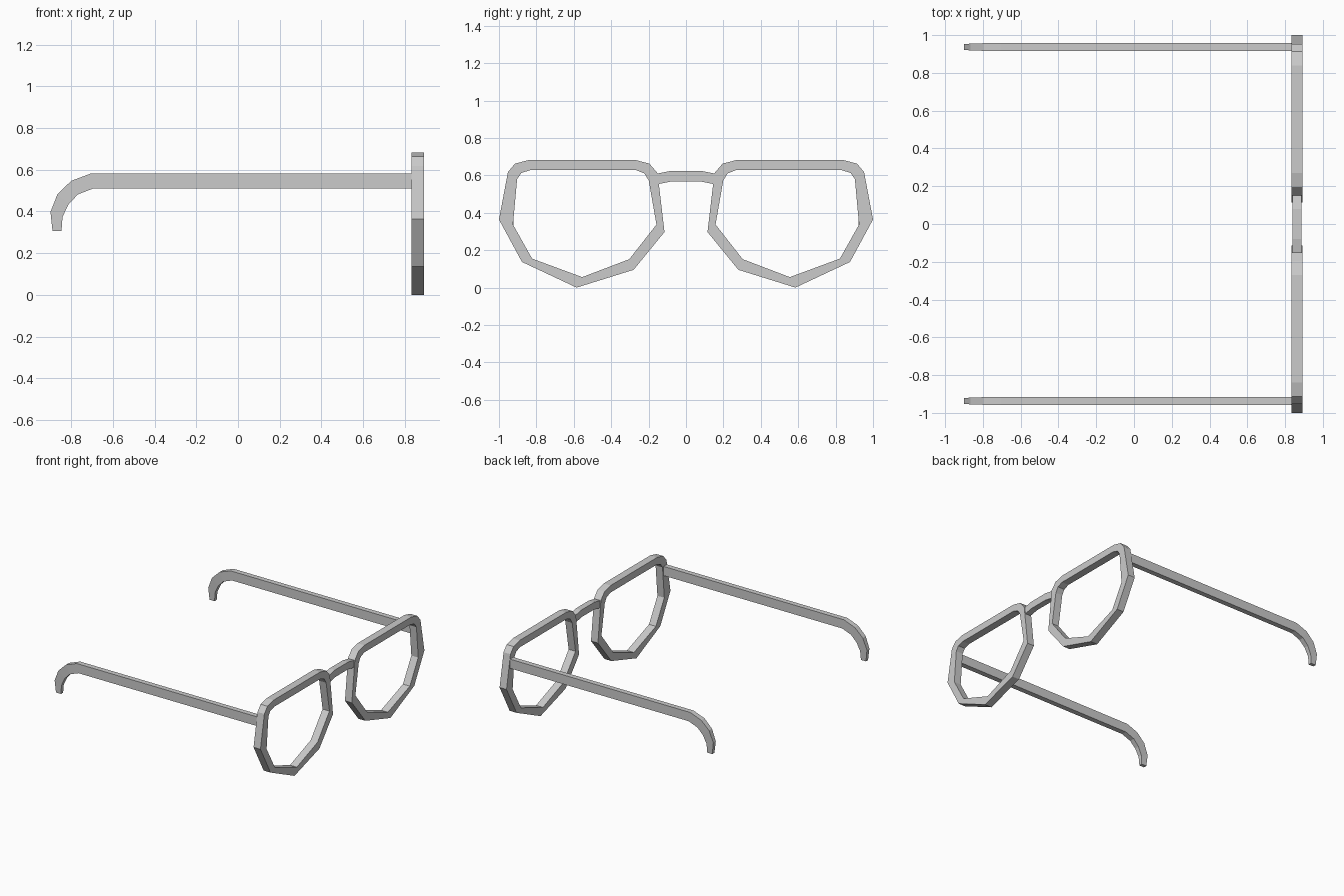
import bpy, bmesh

if "Cube" in bpy.data.objects:
    bpy.data.objects.remove(bpy.data.objects["Cube"])


def band(name, stations, closed=False, mirror=False):
    """Sweep four-cornered sections into a ring (closed) or a capped bar."""
    bm = bmesh.new()
    rings = [[bm.verts.new(p) for p in s] for s in stations]
    n = len(rings)
    for i in range(n if closed else n - 1):
        a, b = rings[i], rings[(i + 1) % n]
        for k in range(4):
            m = (k + 1) % 4
            bm.faces.new((a[k], a[m], b[m], b[k]))
    if not closed:
        bm.faces.new(rings[0])
        bm.faces.new(rings[-1])
    bmesh.ops.recalc_face_normals(bm, faces=bm.faces)
    mesh = bpy.data.meshes.new(name)
    bm.to_mesh(mesh)
    bm.free()
    ob = bpy.data.objects.new(name, mesh)
    bpy.context.collection.objects.link(ob)
    if mirror:
        mod = ob.modifiers.new("mirror", 'MIRROR')
        mod.use_axis = (False, True, False)
    return ob


def front_section(outer, inner, x0, x1):
    return [(x0, *outer), (x1, *outer), (x1, *inner), (x0, *inner)]


def side_section(outer, inner, y, h):
    (xo, zo), (xi, zi) = outer, inner
    return [(xo, y - h, zo), (xo, y + h, zo), (xi, y + h, zi), (xi, y - h, zi)]


# Lens rims: outer and inner outline in (y, z)
rim_outer = [(.585, 0), (.877, .137), (1, .364), (.952, .618), (.914, .663), (.84, .682),
             (.27, .682), (.196, .663), (.152, .612), (.115, .297), (.28, .095)]
rim_inner = [(.555, .056), (.823, .155), (.925, .337), (.903, .58), (.88, .613), (.832, .628),
             (.267, .628), (.222, .61), (.199, .572), (.158, .337), (.303, .152)]
band("lens_rim", [front_section(o, i, .833, .892) for o, i in zip(rim_outer, rim_inner)],
     closed=True, mirror=True)

# Nose bridge: shallow arch between the rims
bridge_top = [(-.165, .607), (-.08, .624), (.08, .624), (.165, .607)]
bridge_low = [(-.15, .553), (-.075, .568), (.075, .568), (.15, .553)]
band("nose_bridge", [front_section(o, i, .839, .886) for o, i in zip(bridge_top, bridge_low)])

# Temple arms: straight bar curling down at the ear, slightly thinner at the tip
arm_top = [(.845, .582), (-.707, .582), (-.8, .547), (-.866, .484), (-.9, .398), (-.89, .307)]
arm_low = [(.845, .511), (-.693, .511), (-.768, .482), (-.813, .435), (-.842, .374), (-.847, .307)]
half = [.02, .02, .02, .018, .015, .013]
band("temple_arm", [side_section(o, i, .937, h) for o, i, h in zip(arm_top, arm_low, half)],
     mirror=True)
